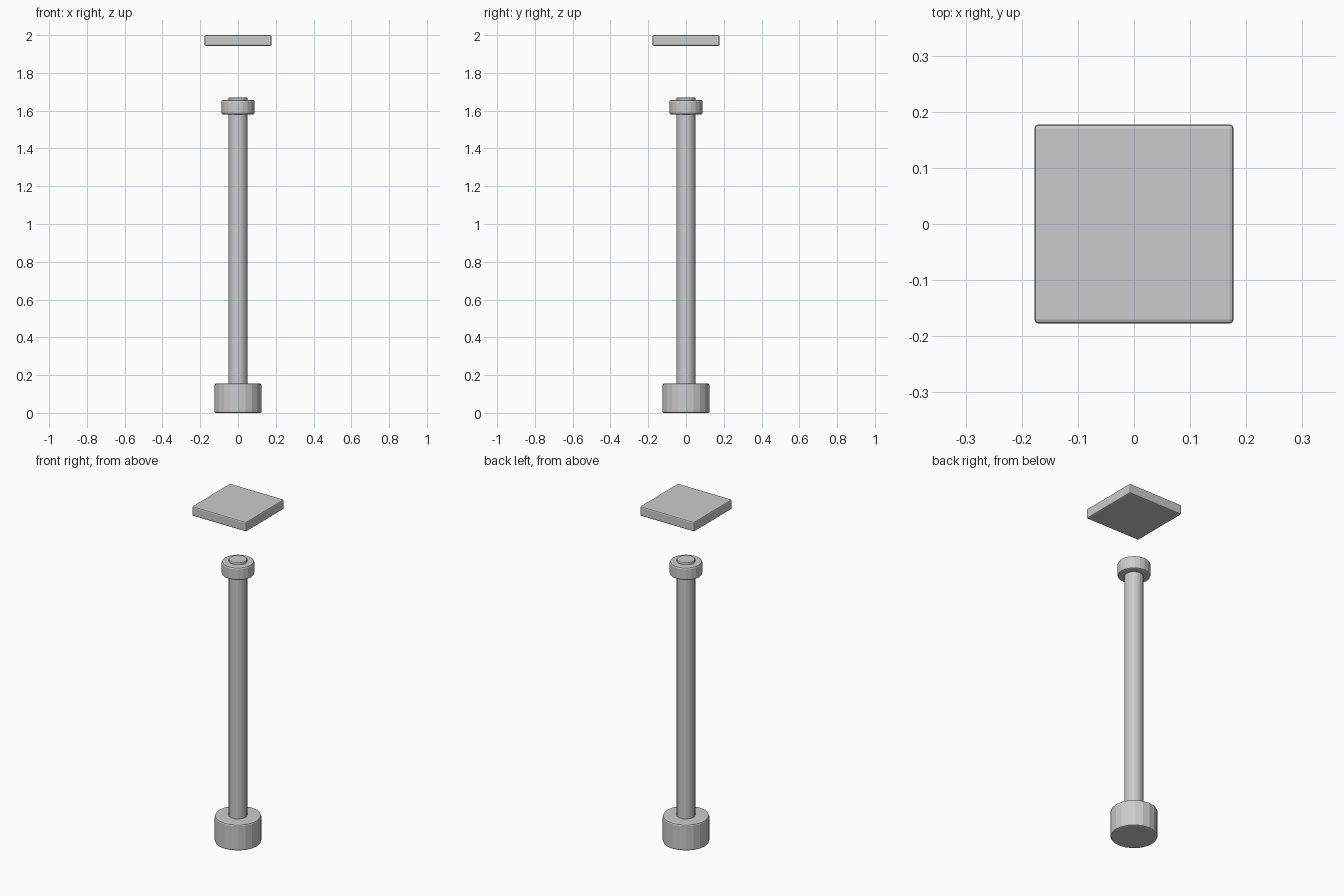
import bpy

if "Cube" in bpy.data.objects:
    bpy.data.objects.remove(bpy.data.objects["Cube"])


def finish(obj, name, bevel):
    obj.name = name
    mod = obj.modifiers.new("edge_bevel", 'BEVEL')
    mod.width = bevel
    mod.segments = 2
    mod.limit_method = 'ANGLE'
    mod.angle_limit = 0.7
    return obj


def cylinder(name, radius, z0, z1, bevel, sides=20):
    bpy.ops.mesh.primitive_cylinder_add(
        vertices=sides, radius=radius, depth=z1 - z0, location=(0, 0, (z0 + z1) / 2))
    return finish(bpy.context.object, name, bevel)


# Round foot, long post whose end pokes through the collar
cylinder("base", 0.125, 0.0, 0.155, 0.008)
cylinder("post", 0.05, 0.01, 1.67, 0.006)
cylinder("collar", 0.0875, 1.58, 1.657, 0.01)

# Square roof plate floating above the post
bpy.ops.mesh.primitive_cube_add(size=1, location=(0, 0, 1.9715))
plate = bpy.context.object
plate.scale = (0.355, 0.355, 0.057)
bpy.ops.object.transform_apply(location=False, rotation=False, scale=True)
finish(plate, "roof_plate", 0.007)
